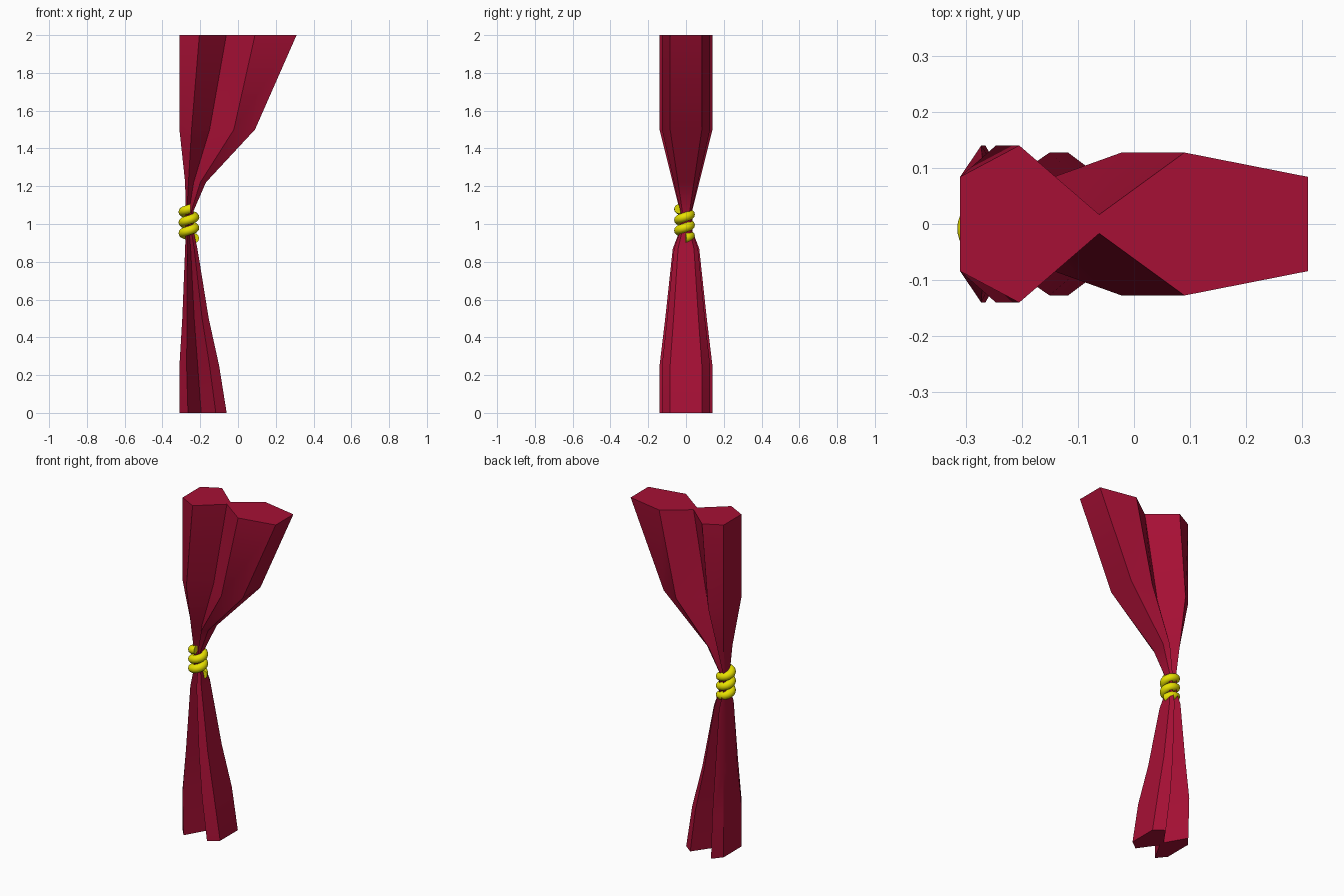
import bpy, bmesh, math

if "Cube" in bpy.data.objects:
    bpy.data.objects.remove(bpy.data.objects["Cube"])

def material(name, rgb):
    m = bpy.data.materials.new(name)
    m.diffuse_color = (*rgb, 1)
    m.use_nodes = True
    m.node_tree.nodes["Principled BSDF"].inputs["Base Color"].default_value = m.diffuse_color
    return m

def make_object(name, bm, mat, angle):
    bmesh.ops.recalc_face_normals(bm, faces=bm.faces)
    me = bpy.data.meshes.new(name)
    bm.to_mesh(me)
    bm.free()
    me.materials.append(mat)
    ob = bpy.data.objects.new(name, me)
    bpy.context.collection.objects.link(ob)
    bpy.ops.object.select_all(action='DESELECT')
    ob.select_set(True)
    bpy.context.view_layer.objects.active = ob
    bpy.ops.object.shade_smooth_by_angle(angle=math.radians(angle))
    return ob

def loft(name, rings, mat, angle):
    bm = bmesh.new()
    loops = [[bm.verts.new(p) for p in ring] for ring in rings]
    n = len(loops[0])
    for a, b in zip(loops, loops[1:]):
        for i in range(n):
            j = (i + 1) % n
            bm.faces.new((a[i], a[j], b[j], b[i]))
    bm.faces.new(loops[0])
    bm.faces.new(loops[-1])
    return make_object(name, bm, mat, angle)

# Curtain: mirrored two-lobed section, gathered at the tie
# z, left x, right x, half depth, fractions of left fold, crease and right fold
levels = [
    (0.00, -0.31, -0.06, 0.14, 0.18, 0.46, 0.77),
    (0.25, -0.31, -0.10, 0.14, 0.18, 0.46, 0.76),
    (0.50, -0.295, -0.155, 0.11, 0.18, 0.45, 0.75),
    (0.87, -0.28, -0.215, 0.07, 0.18, 0.45, 0.74),
    (0.96, -0.277, -0.235, 0.035, 0.17, 0.44, 0.73),
    (1.07, -0.277, -0.235, 0.033, 0.17, 0.43, 0.73),
    (1.22, -0.28, -0.17, 0.07, 0.16, 0.41, 0.73),
    (1.50, -0.31, 0.09, 0.14, 0.16, 0.40, 0.72),
    (2.00, -0.31, 0.31, 0.14, 0.17, 0.40, 0.645),
]

def section(z, left, right, depth, f1, f2, f3):
    half = [(0, 0.6), (f1, 1), (f2, 0.12), (f3, 0.91), (1, 0.6)]
    pts = [(left + f * (right - left), -d * depth, z) for f, d in half]
    return pts + [(x, -y, zz) for x, y, zz in reversed(pts)]

loft("curtain", [section(*l) for l in levels], material("red_cloth", (0.38, 0.005, 0.035)), 30)

# Tie rope: round tube coiled about the gathered cloth
turns, steps, sides = 2.75, 88, 12
radius, tube = 0.030, 0.025
rings = []
for i in range(steps + 1):
    t = i / steps
    a = math.radians(10) + t * turns * math.tau
    cz = 0.925 + 0.155 * t
    ring = []
    for k in range(sides):
        b = k * math.tau / sides
        r = radius + tube * math.cos(b)
        ring.append((-0.26 + r * math.cos(a), -0.008 + r * math.sin(a), cz + tube * math.sin(b)))
    rings.append(ring)
loft("tie_rope", rings, material("yellow_rope", (0.8, 0.75, 0.0)), 40)
